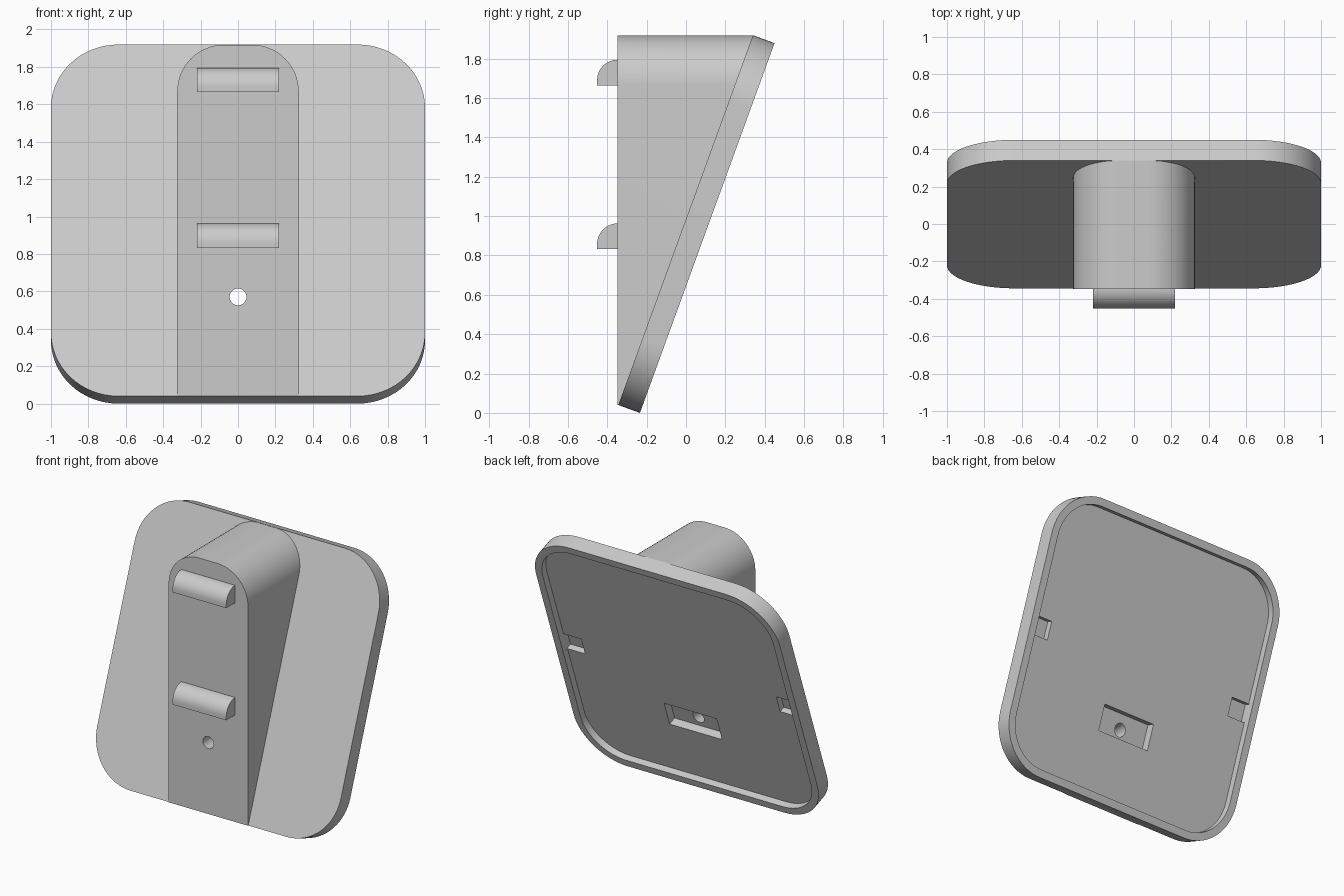
import bpy, bmesh
from math import sin, cos, pi, radians
from mathutils import Matrix, Vector

cube = bpy.data.objects.get("Cube")
if cube:
    bpy.data.objects.remove(cube, do_unlink=True)

grey = bpy.data.materials.new("light grey")
grey.use_nodes = True
tone = (0.6, 0.6, 0.6, 1)
grey.diffuse_color = tone
grey.node_tree.nodes["Principled BSDF"].inputs["Base Color"].default_value = tone

TILT = radians(20)
THICK, RIM, RECESS = 0.117, 0.055, 0.05
# Plate frame: local y runs through the thickness, local z up the slope
plate_frame = Matrix.Translation((0, -0.344, THICK * sin(TILT))) @ Matrix.Rotation(-TILT, 4, 'X')


def arc(cx, cz, r, start, steps=16):
    """Quarter circle, counter-clockwise from a start angle in degrees."""
    angles = [radians(start) + pi / 2 * i / steps for i in range(steps + 1)]
    return [(cx + r * cos(a), cz + r * sin(a)) for a in angles]


def rounded_rect(half, bottom, top, r):
    return (arc(half - r, top - r, r, 0) + arc(r - half, top - r, r, 90)
            + arc(r - half, bottom + r, r, 180) + arc(half - r, bottom + r, r, 270))


def rect(x0, x1, z0, z1):
    return [(x0, z0), (x1, z0), (x1, z1), (x0, z1)]


def prism(name, outline, y0, y1, matrix=Matrix(), cut=None):
    """Extrude an x-z outline along y; optionally trim it by a plane."""
    bm = bmesh.new()
    face = bm.faces.new([bm.verts.new((x, y0, z)) for x, z in outline])
    out = bmesh.ops.extrude_face_region(bm, geom=[face])
    moved = [v for v in out["geom"] if isinstance(v, bmesh.types.BMVert)]
    bmesh.ops.translate(bm, verts=moved, vec=(0, y1 - y0, 0))
    bm.transform(matrix)
    if cut:
        geom = bm.verts[:] + bm.edges[:] + bm.faces[:]
        res = bmesh.ops.bisect_plane(bm, geom=geom, plane_co=cut[0], plane_no=cut[1], clear_outer=True)
        edges = [e for e in res["geom_cut"] if isinstance(e, bmesh.types.BMEdge)]
        bmesh.ops.contextual_create(bm, geom=edges)
    bmesh.ops.recalc_face_normals(bm, faces=bm.faces)
    mesh = bpy.data.meshes.new(name)
    bm.to_mesh(mesh)
    bm.free()
    mesh.materials.append(grey)
    obj = bpy.data.objects.new(name, mesh)
    bpy.context.collection.objects.link(obj)
    return obj


def combine(target, tool, operation):
    mod = target.modifiers.new("boolean", 'BOOLEAN')
    mod.operation, mod.object, mod.solver = operation, tool, 'EXACT'
    bpy.context.view_layer.objects.active = target
    bpy.ops.object.modifier_apply(modifier=mod.name)
    bpy.data.objects.remove(tool, do_unlink=True)


def smooth(obj):
    bpy.ops.object.select_all(action='DESELECT')
    obj.select_set(True)
    bpy.context.view_layer.objects.active = obj
    bpy.ops.object.shade_smooth_by_angle(angle=radians(30))


# Tilted plate with a shallow tray in its back
plate = prism("tilted_plate", rounded_rect(1, 0, 2, 0.36), 0, THICK, plate_frame)
floor = THICK - RECESS
tray = prism("tray_cutter", rounded_rect(1 - RIM, RIM, 2 - RIM, 0.36 - RIM), floor, 0.2, plate_frame)
combine(plate, tray, 'DIFFERENCE')

# Upright wedge with an arched top, trimmed to the plate's front
half, top, r = 0.325, 1.918, 0.25
arch = [(-half, 0.04), (half, 0.04)] + arc(half - r, top - r, r, 0) + arc(r - half, top - r, r, 90)
plane = (plate_frame @ Vector((0, 0.002, 0)), Vector((0, cos(TILT), -sin(TILT))))
wedge = prism("wedge", arch, -0.348, 0.6, cut=plane)
combine(plate, wedge, 'UNION')

# Pocket behind the screw hole, and a notch at each side of the tray
pocket = prism("pocket_cutter", rect(-0.215, 0.215, 0.485, 0.675), 0.004, floor + 0.02, plate_frame)
combine(plate, pocket, 'DIFFERENCE')
for side in (-1, 1):
    x0, x1 = sorted((side * 0.8, side * 0.95))
    notch = prism("notch_cutter", rect(x0, x1, 0.935, 1.07), floor - 0.045, floor + 0.02, plate_frame)
    combine(plate, notch, 'DIFFERENCE')

# Screw hole running straight from front to back
circle = [p for q in range(4) for p in arc(0, 0.57, 0.045, 90 * q, 8)[:-1]]
combine(plate, prism("hole_cutter", circle, -0.6, 0.6), 'DIFFERENCE')
plate.name = "wedge_stand"
smooth(plate)

# Two ledge hooks: flat below, rounded above, extruded across x
across = Matrix.Rotation(radians(-90), 4, 'Z')
for name, z in (("lower_hook", 0.833), ("upper_hook", 1.665)):
    reach = 0.105
    profile = [(0.34, z), (0.347 + reach, z)] + arc(0.347, z + 0.13 - reach, reach, 0) + [(0.34, z + 0.13)]
    hook = prism(name, profile, -0.22, 0.22, across)
    smooth(hook)
